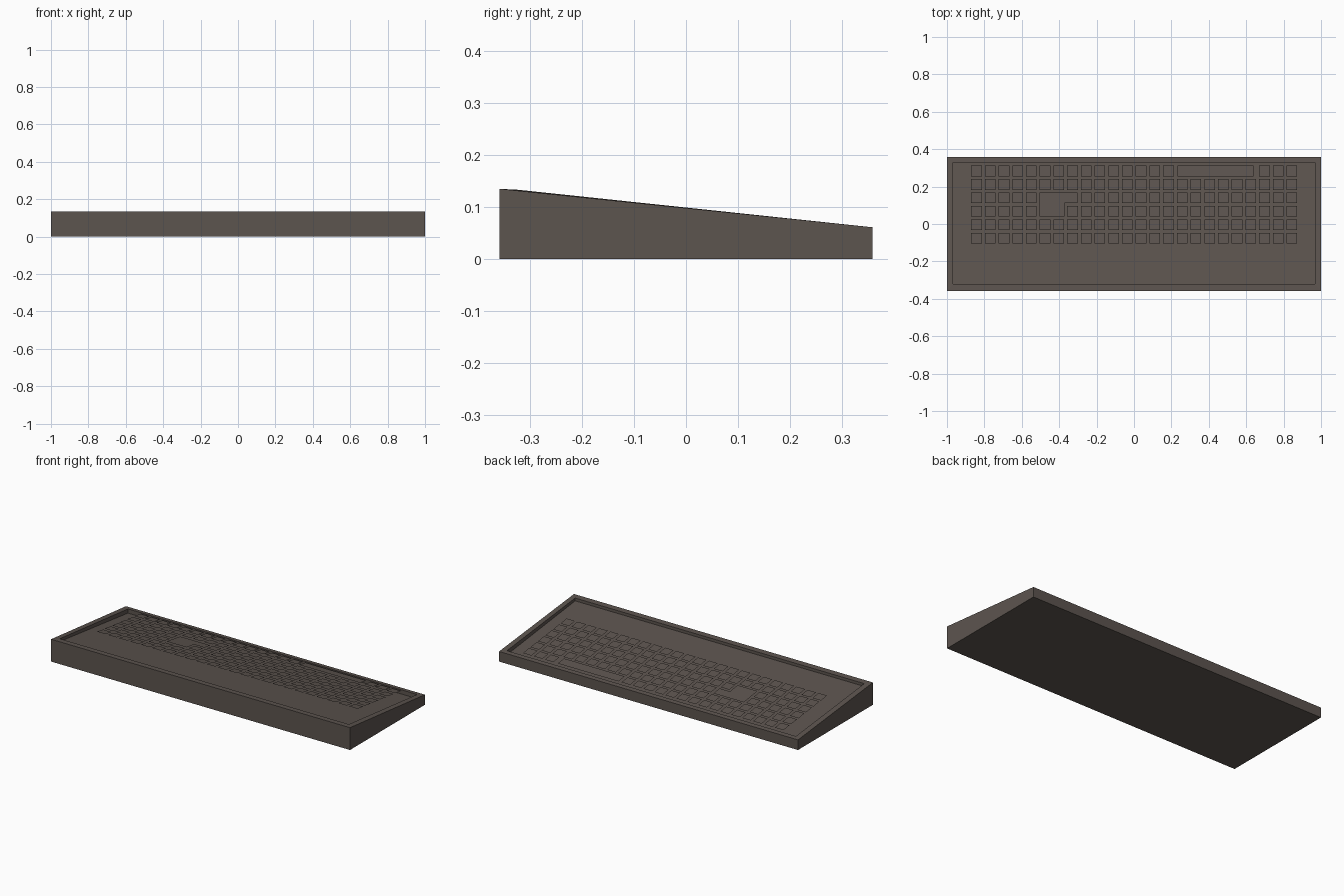
import bpy, bmesh

if "Cube" in bpy.data.objects:
    bpy.data.objects.remove(bpy.data.objects["Cube"])

# single warm grey plastic
mat = bpy.data.materials.new("warm grey plastic")
mat.diffuse_color = (0.108, 0.089, 0.078, 1)
mat.use_nodes = True
mat.node_tree.nodes["Principled BSDF"].inputs["Base Color"].default_value = mat.diffuse_color


def floor_z(y):
    return 0.078 - 0.118 * y


def rim_z(y):
    return 0.135 if y < -0.34 else 0.134 - (y + 0.33) * 0.1058


def finish(bm, name):
    mesh = bpy.data.meshes.new(name)
    bmesh.ops.recalc_face_normals(bm, faces=bm.faces)
    bm.to_mesh(mesh)
    bm.free()
    mesh.materials.append(mat)
    ob = bpy.data.objects.new(name, mesh)
    bpy.context.collection.objects.link(ob)


# wedge case with a recessed tray: four stacked rings of corners
bm = bmesh.new()


def ring(x, y0, y1, z):
    pts = ((-x, y0), (x, y0), (x, y1), (-x, y1))
    return [bm.verts.new((px, py, z(py))) for px, py in pts]


rings = [ring(1, -0.358, 0.358, lambda y: 0),
         ring(1, -0.358, 0.358, rim_z),
         ring(0.967, -0.322, 0.33, rim_z),
         ring(0.967, -0.322, 0.33, floor_z)]
for a, b in zip(rings, rings[1:]):
    for i in range(4):
        j = (i + 1) % 4
        bm.faces.new((a[i], a[j], b[j], b[i]))
bm.faces.new(rings[0][::-1])
bm.faces.new(rings[-1])
finish(bm, "keyboard_case")


# tapered keycaps standing on the tray floor
def add_key(bm, pts):
    face = bm.faces.new([bm.verts.new((x, y, floor_z(y))) for x, y in pts])
    bmesh.ops.inset_region(bm, faces=[face], thickness=0.004)
    yc = (min(p[1] for p in pts) + max(p[1] for p in pts)) / 2
    for v in face.verts:
        v.co.z += 0.027 - 0.03 * (v.co.y - yc)


def box(x0, x1, y0, y1):
    return [(x0, y0), (x1, y0), (x1, y1), (x0, y1)]


W, PITCH_X, PITCH_Y = 0.057, 0.0733, 0.0717
enter_slots = {(2, 5), (2, 6), (2, 7), (3, 5), (3, 6)}
bm = bmesh.new()
for row in range(6):
    y = 0.283 - row * PITCH_Y
    for col in range(24):
        if (row, col) in enter_slots or (row == 0 and 15 <= col <= 20):
            continue
        x = -0.842 + col * PITCH_X
        add_key(bm, box(x - W / 2, x + W / 2, y - W / 2, y + W / 2))
finish(bm, "keys")

# long space bar
bm = bmesh.new()
add_key(bm, box(0.233, 0.639, 0.254, 0.312))
finish(bm, "space_bar")

# L-shaped enter key
bm = bmesh.new()
add_key(bm, [(-0.505, 0.039), (-0.372, 0.039), (-0.372, 0.111),
             (-0.302, 0.111), (-0.302, 0.168), (-0.505, 0.168)])
finish(bm, "enter_key")
